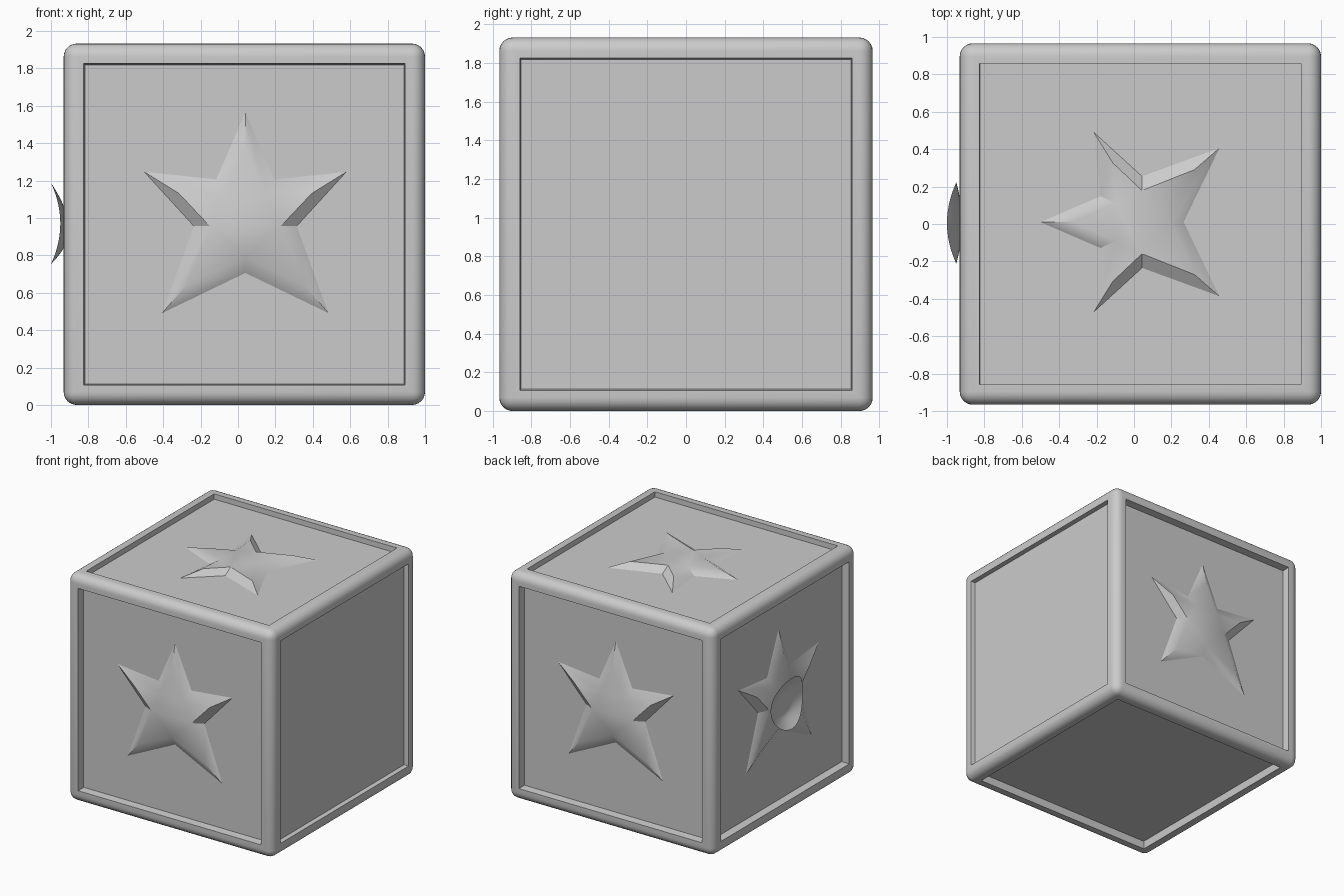
import bpy, bmesh, math
from mathutils import Matrix, Vector

old = bpy.data.objects.get("Cube")
if old:
    bpy.data.objects.remove(old, do_unlink=True)

GREY = (0.6, 0.6, 0.6, 1)
grey = bpy.data.materials.new("plain_grey")
grey.use_nodes = True
grey.diffuse_color = GREY
grey.node_tree.nodes["Principled BSDF"].inputs["Base Color"].default_value = GREY

SIZE = 1.932
HALF = SIZE / 2
CENTRE = Vector((0.034, 0, HALF))
RELIEF = 0.045


def recess_depth(normal):
    # The top and the plain left side are shallower than the rest
    if normal.z > 0.5:
        return 0.045
    return 0.035 if normal.x > 0.5 else 0.065


def add_object(name, bm, angle):
    bmesh.ops.recalc_face_normals(bm, faces=bm.faces)
    mesh = bpy.data.meshes.new(name)
    bm.to_mesh(mesh)
    bm.free()
    mesh.materials.append(grey)
    obj = bpy.data.objects.new(name, mesh)
    bpy.context.collection.objects.link(obj)
    bpy.ops.object.select_all(action="DESELECT")
    obj.select_set(True)
    bpy.context.view_layer.objects.active = obj
    bpy.ops.object.shade_smooth_by_angle(angle=math.radians(angle))


# Rounded block with a sunken panel on each side
bm = bmesh.new()
bmesh.ops.create_cube(bm, size=SIZE, matrix=Matrix.Translation(CENTRE))
bmesh.ops.bevel(bm, geom=bm.edges[:], offset=0.07, segments=6,
                profile=0.5, affect="EDGES")
sides = [f for f in bm.faces if f.calc_area() > 1]
bmesh.ops.inset_individual(bm, faces=sides, thickness=0.052)
for side in sides:
    taper = 0.001 if side.normal.z > 0.5 else 0.009
    bmesh.ops.inset_individual(bm, faces=[side], thickness=taper,
                               depth=-recess_depth(side.normal))
add_object("block", bm, 35)

# Half outlines of the star, top tip to bottom notch
BASE = [(0, .60), (.155, .24), (.54, .28), (.275, -.01), (.445, -.475), (0, -.26)]
TOP = [(0, .40), (.115, .15), (.355, .165), (.19, -.01), (.315, -.325), (0, -.18)]


def add_star(name, up, out, shift=(0, 0, 0), scale=1.0):
    up, out = Vector(up), Vector(out)
    right = up.cross(out)
    origin = CENTRE + out * (HALF - recess_depth(out)) + right * 0.005 + Vector(shift)
    bm = bmesh.new()
    rings = []
    for half, height in ((BASE, 0), (TOP, RELIEF)):
        outline = half + [(-x, y) for x, y in half[-2:0:-1]]
        rings.append([bm.verts.new(origin + (right * x + up * y) * scale + out * height)
                      for x, y in outline])
    low, high = rings
    count = len(low)
    for i in range(count):
        j = (i + 1) % count
        bm.faces.new((low[i], low[j], high[j], high[i]))
    bm.faces.new(high)
    add_object(name, bm, 34)


add_star("front_star", (0, 0, 1), (0, -1, 0))
add_star("back_star", (0, 0, 1), (0, 1, 0))
add_star("right_star", (0, 0, 1), (-1, 0, 0))
add_star("top_star", (-1, 0, 0), (0, 0, 1), (0, 0.005, 0), 0.89)

# Flared saddle-shaped dish on the right star, its flat floor set a little low
RADIUS, SEGMENTS, RINGS = 0.217, 40, 10
FLOOR_X = -0.925
bm = bmesh.new()
middle = bm.verts.new((FLOOR_X, 0.005, 0.93))
previous = None
for r in range(1, RINGS + 1):
    t = r / RINGS
    lip = max(0, (t - 0.4) / 0.6) ** 1.4
    ring = []
    for s in range(SEGMENTS):
        a = math.tau * s / SEGMENTS
        flare = (0.025 + 0.05 * math.sin(a) ** 2) * lip
        ring.append(bm.verts.new((FLOOR_X - flare, 0.005 + RADIUS * t * math.cos(a),
                                  0.97 - 0.04 * (1 - t) + RADIUS * t * math.sin(a))))
    for s in range(SEGMENTS):
        n = (s + 1) % SEGMENTS
        if previous:
            bm.faces.new((previous[s], previous[n], ring[n], ring[s]))
        else:
            bm.faces.new((middle, ring[n], ring[s]))
    previous = ring
add_object("dish", bm, 35)

# Short neck joining dish and star
bm = bmesh.new()
bmesh.ops.create_cone(bm, cap_ends=False, segments=24, radius1=0.07, radius2=0.07, depth=0.025,
                      matrix=Matrix.Translation((FLOOR_X + 0.0125, 0.005, 0.93))
                      @ Matrix.Rotation(math.pi / 2, 4, "Y"))
add_object("dish_neck", bm, 35)
